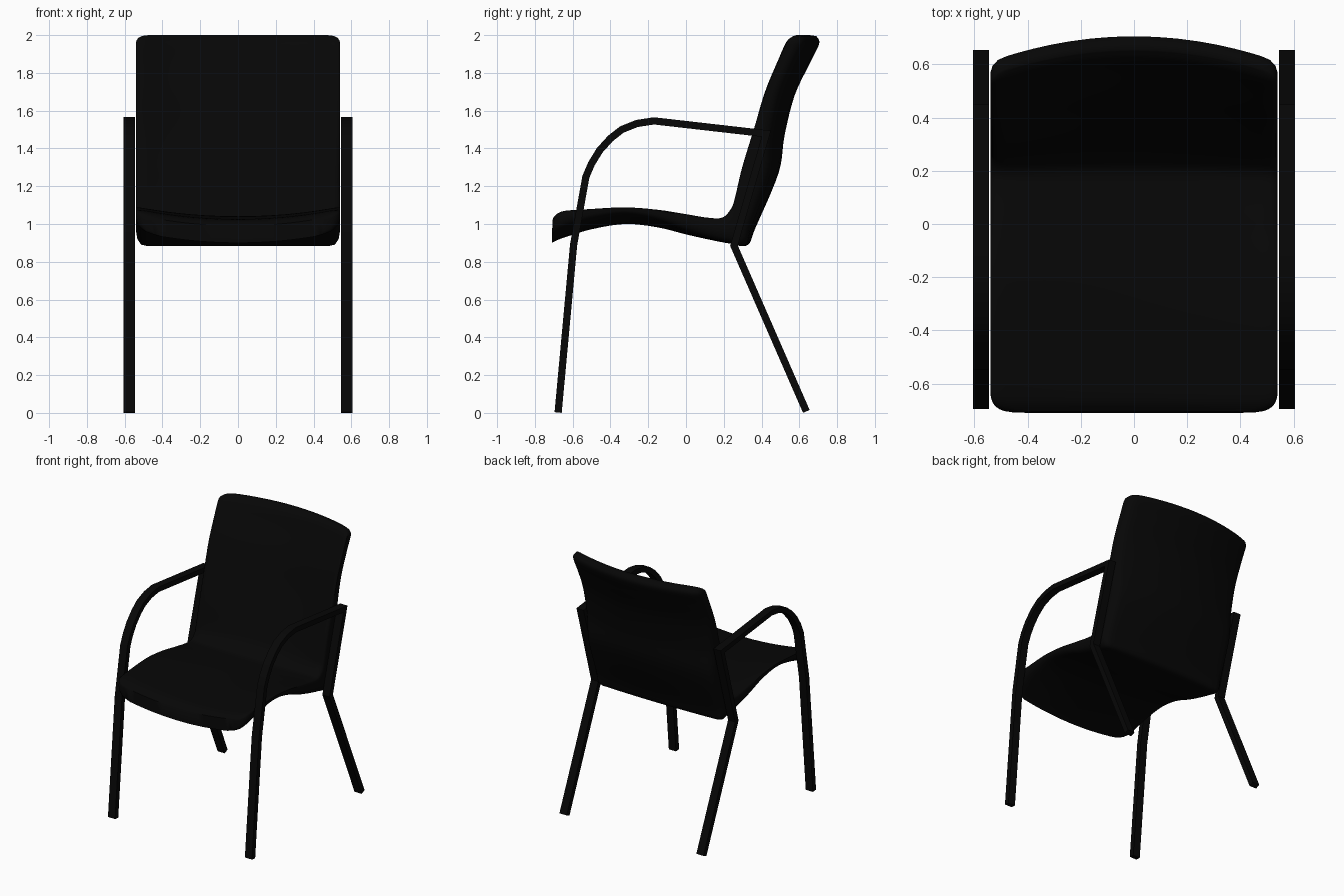
import bpy, bmesh
from math import sqrt, sin, pi
from mathutils import Vector

if "Cube" in bpy.data.objects:
    bpy.data.objects.remove(bpy.data.objects["Cube"])

black = bpy.data.materials.new("soft_black")
black.use_nodes = True
COLOUR = (0.002, 0.002, 0.002, 1)
black.diffuse_color = COLOUR
black.node_tree.nodes["Principled BSDF"].inputs["Base Color"].default_value = COLOUR


def finish(bm, name, angle):
    bmesh.ops.recalc_face_normals(bm, faces=bm.faces)
    mesh = bpy.data.meshes.new(name)
    bm.to_mesh(mesh)
    bm.free()
    mesh.materials.append(black)
    ob = bpy.data.objects.new(name, mesh)
    bpy.context.collection.objects.link(ob)
    bpy.ops.object.select_all(action='DESELECT')
    ob.select_set(True)
    bpy.context.view_layer.objects.active = ob
    bpy.ops.object.shade_smooth_by_angle(angle=angle)


def catmull(a, b, c, d, t):
    return 0.5 * (2 * b + (c - a) * t + (2 * a - 5 * b + 4 * c - d) * t * t
                  + (3 * b - a - 3 * c + d) * t ** 3)


# Seat shell: centreline stations from the front lip to the top of the back
# (upper y, z, lower y, z, then how far the sides shift in y and z)
STATIONS = [
    (-.705, .99, -.71, .90, 0, .06),
    (-.65, 1.02, -.655, .925, 0, .055),
    (-.5, 1.03, -.5, .972, 0, .055),
    (-.32, 1.04, -.32, 1.0, 0, .052),
    (-.15, 1.04, -.15, .982, 0, .04),
    (0, 1.035, 0, .945, 0, .02),
    (.12, 1.025, .12, .918, 0, .01),
    (.2, 1.03, .23, .897, -.01, .005),
    (.25, 1.08, .325, .888, -.015, 0),
    (.285, 1.14, .37, .985, -.03, 0),
    (.345, 1.3, .49, 1.27, -.055, 0),
    (.425, 1.5, .522, 1.47, -.075, 0),
    (.495, 1.7, .575, 1.68, -.085, 0),
    (.575, 1.87, .655, 1.85, -.095, 0),
    (.618, 1.965, .705, 1.955, -.095, 0),
    (.655, 2.0, .69, 1.995, -.095, 0),
]
HALF, COLS, STEPS = .54, 20, 6
EDGE, UPPER_ROUND, LOWER_ROUND = .045, .15, .45

rows = []
last = len(STATIONS) - 1
for i in range(last):
    quad = [STATIONS[min(max(i + k, 0), last)] for k in (-1, 0, 1, 2)]
    for s in range(STEPS):
        rows.append([catmull(*p, s / STEPS) for p in zip(*quad)])
rows.append(list(STATIONS[-1]))

# Distance along the shell, used to round its four corners
dist = [0]
for p, q in zip(rows, rows[1:]):
    dist.append(dist[-1] + (Vector(q[:2]) - Vector(p[:2])).length)


def corner_inset(d, r):
    k = max(0, r - d)
    return r - sqrt(max(0, r * r - k * k))


bm = bmesh.new()
upper, lower = [], []
for row, d in zip(rows, dist):
    up, low, sag = Vector(row[:2]), Vector(row[2:4]), Vector(row[4:])
    w = HALF - corner_inset(d, .08) - corner_inset(dist[-1] - d, .06)
    top, bottom = [], []
    for c in range(COLS + 1):
        # columns crowd towards the sides, where the edges round over
        x = w * sin(pi / 2 * (2 * c / COLS - 1))
        shift = sag * (x / HALF) ** 2
        pull = corner_inset(w - abs(x), EDGE) / EDGE
        a = up.lerp(low, UPPER_ROUND * pull) + shift
        b = low.lerp(up, LOWER_ROUND * pull) + shift
        top.append(bm.verts.new((x, a.x, a.y)))
        bottom.append(bm.verts.new((x, b.x, b.y)))
    upper.append(top)
    lower.append(bottom)
for r in range(len(rows) - 1):
    for grid in (upper, lower):
        for c in range(COLS):
            bm.faces.new((grid[r][c], grid[r][c + 1], grid[r + 1][c + 1], grid[r + 1][c]))
    for c in (0, COLS):
        bm.faces.new((upper[r][c], upper[r + 1][c], lower[r + 1][c], lower[r][c]))
for r in (0, -1):
    for c in range(COLS):
        bm.faces.new((upper[r][c], upper[r][c + 1], lower[r][c + 1], lower[r][c]))
finish(bm, "seat_shell", 0.9)

# Side frames: one flat bar forming front leg, armrest, upright and rear leg
PATH = [Vector(p) for p in (
    (-.677, .002), (-.595, .89), (-.53, 1.25), (-.5, 1.32), (-.457, 1.39),
    (-.4, 1.453), (-.34, 1.5), (-.26, 1.532), (-.17, 1.546),
    (.425, 1.478), (.254, .885), (.637, .008))]
INNER, OUTER, THICK = .545, .605, .038


def side_frame(name, side):
    bm = bmesh.new()
    rings = []
    for i, p in enumerate(PATH):
        a = (p - PATH[i - 1]).normalized() if i else None
        b = (PATH[i + 1] - p).normalized() if i < len(PATH) - 1 else None
        a, b = a or b, b or a
        na, nb = Vector((-a.y, a.x)), Vector((-b.y, b.x))
        mitre = (na + nb).normalized()
        off = mitre * (THICK / 2 / max(mitre.dot(na), .4))
        rings.append([bm.verts.new((side * x, q.x, q.y)) for x, q in
                      ((INNER, p - off), (OUTER, p - off), (OUTER, p + off), (INNER, p + off))])
    for r, s in zip(rings, rings[1:]):
        for k in range(4):
            n = (k + 1) % 4
            bm.faces.new((r[k], r[n], s[n], s[k]))
    bm.faces.new(rings[0])
    bm.faces.new(rings[-1])
    finish(bm, name, 0.5)


side_frame("left_frame", 1)
side_frame("right_frame", -1)
